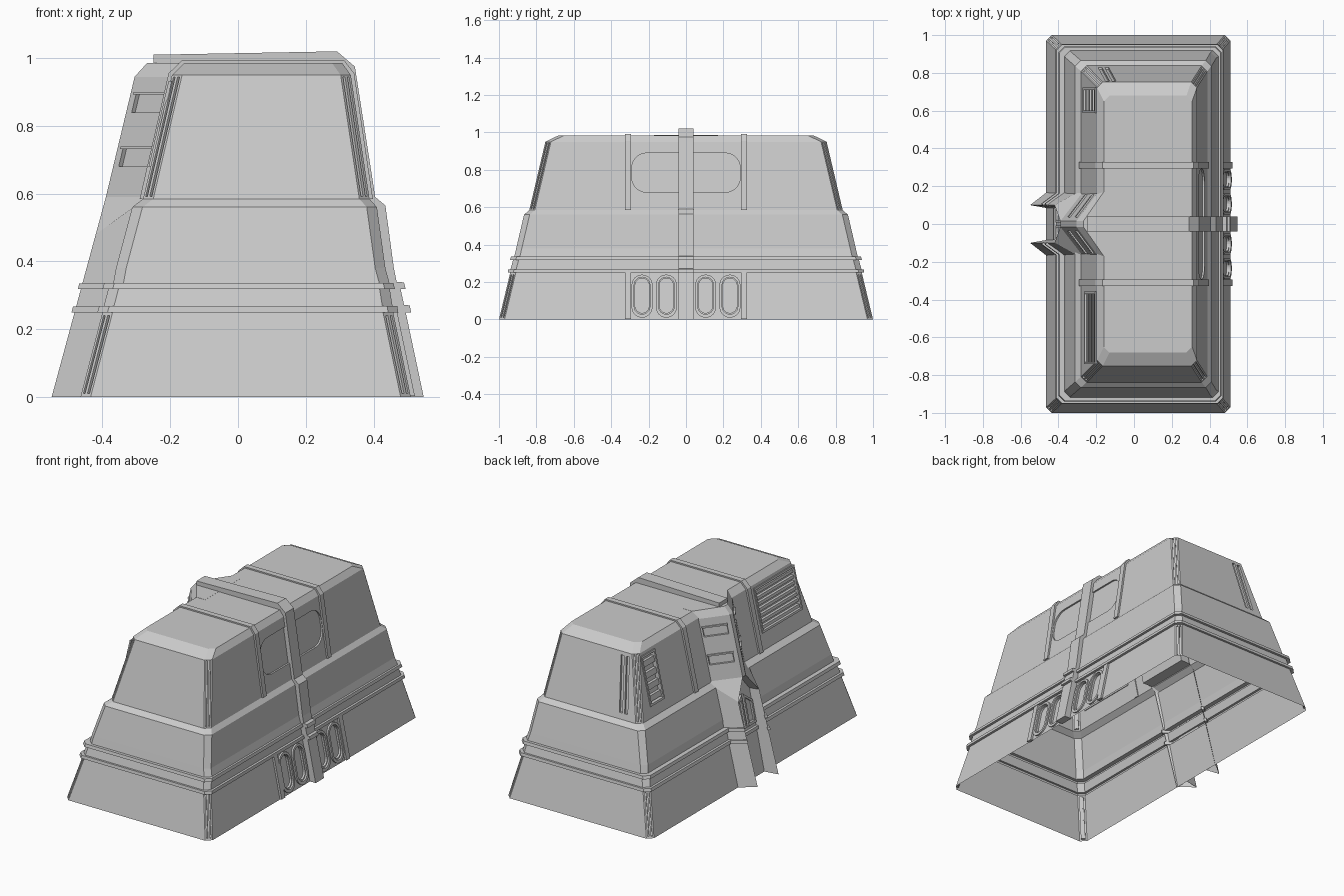
import bpy, bmesh, math
from mathutils import Vector

if "Cube" in bpy.data.objects:
    bpy.data.objects.remove(bpy.data.objects["Cube"])

# Wall sections: z, left x, right x, half length
WALL = [(0, -.465, .51, 1.0), (.25, -.40, .458, .94), (.336, -.368, .447, .918), (.38, -.36, .435, .908),
        (.56, -.312, .41, .866), (.585, -.28, .388, .838), (.95, -.195, .333, .752), (.985, -.16, .308, .68)]
CH = .03  # corner chamfer


def at(z, k):
    for a, b in zip(WALL, WALL[1:]):
        if z <= b[0]:
            t = (z - a[0]) / (b[0] - a[0])
            return a[k] + (b[k] - a[k]) * t
    return WALL[-1][k]


def make(name, verts, faces):
    me = bpy.data.meshes.new(name)
    bm = bmesh.new()
    vs = [bm.verts.new(v) for v in verts]
    for f in faces:
        bm.faces.new([vs[i] for i in f])
    bmesh.ops.recalc_face_normals(bm, faces=bm.faces)
    bm.to_mesh(me)
    bm.free()
    ob = bpy.data.objects.new(name, me)
    bpy.context.collection.objects.link(ob)
    return ob


def loft(name, rings):
    n = len(rings[0])
    faces = [(r * n + i, r * n + (i + 1) % n, (r + 1) * n + (i + 1) % n, (r + 1) * n + i)
             for r in range(len(rings) - 1) for i in range(n)]
    faces += [tuple(range(n)), tuple(range((len(rings) - 1) * n, len(rings) * n))]
    return make(name, [v for r in rings for v in r], faces)


def prism(name, pts, y, hw):
    return loft(name, [[(x, y - hw, z) for x, z in pts], [(x, y + hw, z) for x, z in pts]])


def rounded(u0, u1, z0, z1, r=0, n=6):
    if r == 0:
        return [(u0, z0), (u1, z0), (u1, z1), (u0, z1)]
    pts = []
    for k, (cu, cz) in enumerate([(u1 - r, z1 - r), (u0 + r, z1 - r), (u0 + r, z0 + r), (u1 - r, z0 + r)]):
        for i in range(n + 1):
            a = math.pi / 2 * (k + i / n)
            pts.append((cu + r * math.cos(a) * (1 if r < (u1 - u0) / 2 else .999), cz + r * math.sin(a)))
    return pts


def plate(name, outline, wall, d0, d1, hole=None):
    """Outline (u, z) laid on a sloped wall between offsets d0 and d1."""
    lay = lambda o, d: [wall(u, z, d) for u, z in o]
    if not hole:
        return loft(name, [lay(outline, d0), lay(outline, d1)])
    rings = [lay(outline, d0), lay(outline, d1), lay(hole, d1), lay(hole, d0)]
    n = len(outline)
    faces = [(r * n + i, r * n + (i + 1) % n, (r + 1) % 4 * n + (i + 1) % n, (r + 1) % 4 * n + i)
             for r in range(4) for i in range(n)]
    return make(name, [v for r in rings for v in r], faces)


def carve(ob, cutters):
    bpy.context.view_layer.objects.active = ob
    for c in cutters:
        m = ob.modifiers.new("cut", 'BOOLEAN')
        m.operation, m.solver, m.object = 'DIFFERENCE', 'EXACT', c
        bpy.ops.object.modifier_apply(modifier=m.name)
        bpy.data.objects.remove(c)


# Coordinate mappers for each wall
right = lambda u, z, d: Vector((at(z, 2) + d, u, z))
left = lambda u, z, d: Vector((at(z, 1) - d, u, z))
back = lambda u, z, d: Vector((u, at(z, 3) + d, z))


def corner(sx, sy):
    def f(u, z, d):
        x, y = at(z, 2 if sx > 0 else 1), at(z, 3)
        return Vector((x - sx * CH * u + sx * d * .7, sy * (y - CH * (1 - u) + d * .7), z))
    return f


# Main hull with two belt bands
secs = WALL[:2] + [(.25, -.415, .473, .953), (.268, -.41, .47, .95), (.268, -.396, .456, .938),
                   (.318, -.383, .448, .925), (.318, -.40, .463, .94), (.336, -.395, .459, .936)] + WALL[2:]


def ring(z, a, b, y):
    c = CH
    return [(a, -y + c, z), (a + c, -y, z), (b - c, -y, z), (b, -y + c, z),
            (b, y - c, z), (b - c, y, z), (a + c, y, z), (a, y - c, z)]


hull = loft("hull", [ring(*s) for s in secs])
cuts = [plate("cutter", rounded(-.29, .29, .68, .89, .08), right, -.01, .03)]
ovals = (-.235, -.105, .105, .235)
for y in ovals:
    cuts.append(plate("cutter", rounded(y - .037, y + .037, .035, .22, .037), right, -.012, .03))
vents = [(-.73, -.37, .69, .92, 7), (.60, .71, .66, .92, 4)]
for y0, y1, z0, z1, n in vents:
    cuts.append(plate("cutter", rounded(y0, y1, z0, z1), left, -.02, .03))
for u in (-.105, -.14):
    cuts.append(plate("cutter", [(u - .05, .62), (u - .03, .62), (u + .01, .93), (u - .01, .93)], back, -.012, .03))
spans = [(.01, .24), (.592, .945)]
for sx in (1, -1):
    for sy in (1, -1):
        for z0, z1 in spans:
            cuts.append(plate("cutter", rounded(.2, .8, z0, z1), corner(sx, sy), -.01, .03))
carve(hull, cuts)

# Open underside
bm = bmesh.new()
bm.from_mesh(hull.data)
bmesh.ops.delete(bm, geom=[f for f in bm.faces if all(v.co.z < 1e-4 for v in f.verts)], context='FACES')
bm.to_mesh(hull.data)
bm.free()

# Corner light bars
for sx in (1, -1):
    for sy in (1, -1):
        for z0, z1 in spans:
            plate("corner_bar", rounded(.38, .62, z0, z1), corner(sx, sy), -.011, .001)

# Oval window rims and inset panes
for y in ovals:
    plate("oval_rim", rounded(y - .056, y + .056, .01, .24, .056), right, -.004, .01,
          rounded(y - .042, y + .042, .028, .226, .042))

# Louvred vents
for y0, y1, z0, z1, n in vents:
    plate("vent_frame", rounded(y0 - .012, y1 + .012, z0 - .012, z1 + .012), left, -.004, .006,
          rounded(y0, y1, z0, z1))
    h = (z1 - z0) / n
    for i in range(n):
        plate("vent_slat", rounded(y0, y1, z0 + h * (i + .1), z0 + h * (i + .6)), left, -.021, -.004)

# Central strap over the right wall and roof
prism("centre_strap", [(.548, 0), (.495, .25), (.511, .25), (.507, .27), (.490, .272), (.480, .318), (.495, .318),
                       (.49, .338), (.468, .34), (.46, .38), (.435, .565), (.405, .59), (.345, .975), (.292, 1.02),
                       (-.25, 1.01), (-.25, .975), (.29, .975), (.322, .95), (.376, .58), (.40, .56), (.50, 0)], 0, .04)

# Side ribs
for y in (-.31, .31):
    prism("upper_rib", [(.398, .585), (.343, .955), (.314, .993), (-.166, .993), (-.205, .955), (-.29, .585),
                        (-.275, .585), (-.19, .945), (-.155, .98), (.303, .98), (.327, .945), (.38, .585)], y, .017)
    prism("lower_rib", [(.522, .003), (.47, .25), (.45, .25), (.502, .003)], y, .017)


# Porch upper wedge with sunken side windows
def wedge(s):
    def f(u, z, d):
        t = (z - .59) / .355
        p = Vector((-.27 + .08 * t, s * .17, z)).lerp(Vector((-.39 + .085 * t, s * .015, z)), u)
        return p + Vector((-.75, s * .62, 0)) * d
    return f


def wring(z, xb, xr):
    return [(xb + .06, .17, z), (xb, .17, z), (xr, .015, z), (xr, -.015, z), (xb, -.17, z), (xb + .06, -.17, z)]


porch = loft("porch_wedge", [wring(.59, -.27, -.39), wring(.945, -.19, -.305), wring(.986, -.16, -.268)])
carve(porch, [plate("cutter", rounded(.12, .86, z, z + .052), wedge(s), -.014, .03)
              for s in (1, -1) for z in (.68, .84)])
for s in (1, -1):
    for z in (.68, .84):
        plate("porch_window_hood", rounded(.1, .88, z + .052, z + .06), wedge(s), -.004, .008)

# Porch lower buttresses, gable canopy and recessed doorway
half = [(-.46, .17, 0), (-.55, .10, 0), (-.42, .10, .48), (-.295, .17, .57), (-.27, .17, .59), (-.39, .015, .59),
        (-.465, .085, 0), (-.365, .085, .48), (-.345, .015, .575)]
verts = half + [(x, -y, z) for x, y, z in half]
faces = []
for f in [(0, 1, 2, 3), (3, 2, 5, 4), (1, 6, 7, 2), (2, 7, 8, 5)]:
    faces += [f, tuple(i + 9 for i in reversed(f))]
faces += [(6, 15, 16, 7), (7, 16, 17, 8), (8, 17, 14, 5)]
make("porch_base", verts, faces)


def fin(s):
    def f(u, z, d):
        p = Vector((-.46 + .165 * z / .57, s * .17, z)).lerp(Vector((-.55 + .13 * z / .48, s * .10, z)), u)
        return p + Vector((-.6, s * .8, 0)) * d
    return f


door = lambda u, z, d: Vector((-.465 + .1 * z / .48 - d, u, z))
for s in (1, -1):
    for z in (.25, .318):
        plate("porch_band", rounded(-.1, 1.02, z, z + .017), fin(s), -.004, .012)
    outer = [(s * .008, .29), (s * .08, .29), (s * .08, .42), (s * .008, .475)]
    inner = [(s * .02, .305), (s * .068, .305), (s * .068, .412), (s * .02, .452)]
    plate("door_window_frame", outer, door, -.004, .012, inner)
plate("door_sill", rounded(-.085, .085, .25, .268), door, -.004, .015)
